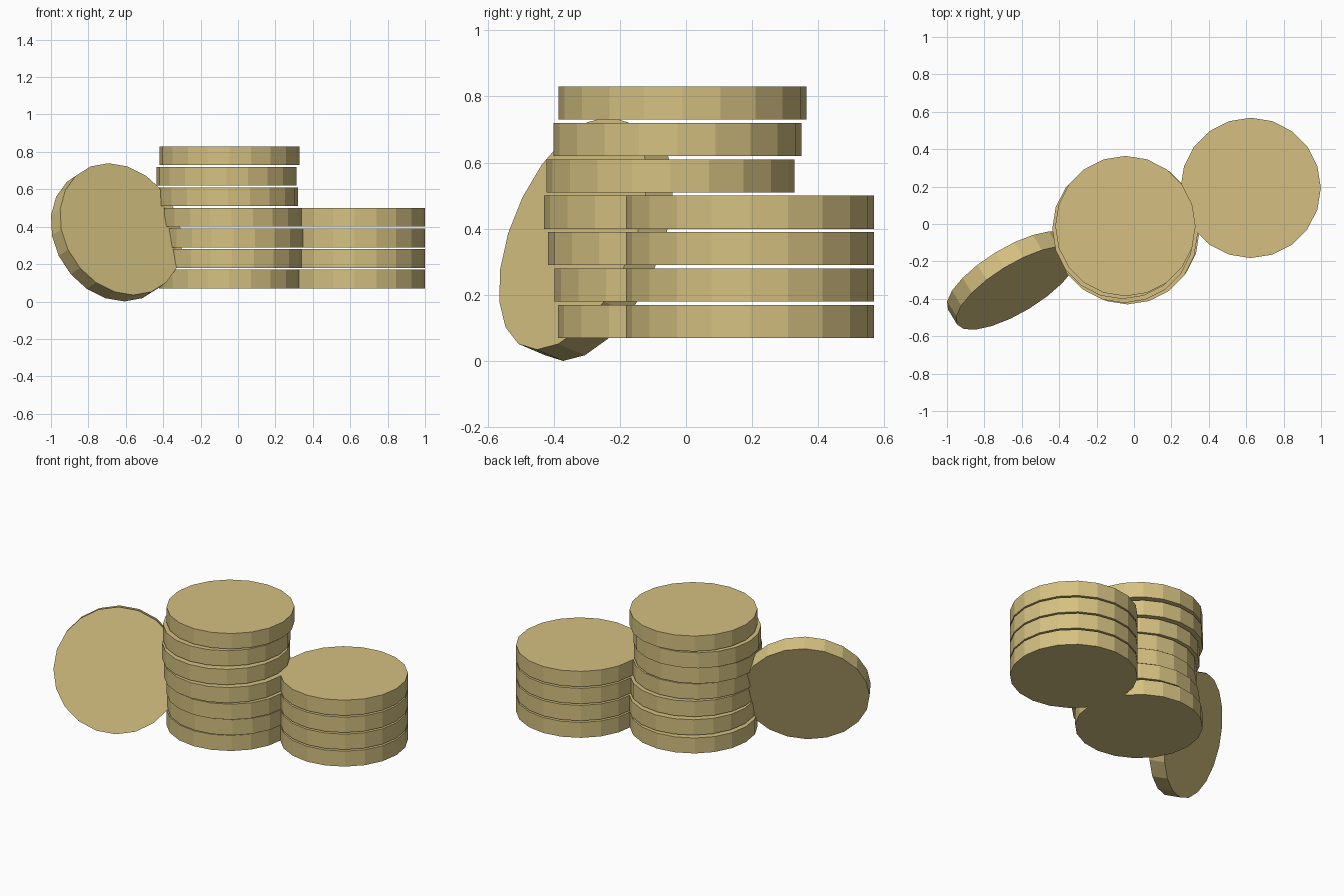
import bpy
from math import radians

if "Cube" in bpy.data.objects:
    bpy.data.objects.remove(bpy.data.objects["Cube"])

RADIUS, THICK, PITCH, BASE = 0.375, 0.10, 0.11, 0.07

gold = bpy.data.materials.new("gold")
gold.diffuse_color = (0.66, 0.53, 0.22, 1)
gold.use_nodes = True
gold.node_tree.nodes["Principled BSDF"].inputs["Base Color"].default_value = gold.diffuse_color


def coin(name, location, rotation=(0, 0, 0)):
    bpy.ops.mesh.primitive_cylinder_add(vertices=20, radius=RADIUS, depth=THICK,
                                        location=location, rotation=rotation)
    ob = bpy.context.object
    ob.name = name
    ob.data.materials.append(gold)


def stack(name, centres):
    for i, (x, y) in enumerate(centres):
        coin(f"{name}_{i + 1}", (x, y, BASE + THICK / 2 + i * PITCH))


# tall stack, each coin slightly off centre
stack("tall_stack_coin", [(-0.047, -0.012), (-0.031, -0.022), (-0.025, -0.042),
                          (-0.035, -0.055), (-0.053, -0.047), (-0.062, -0.026),
                          (-0.046, -0.011)])

# short, straight stack
stack("short_stack_coin", [(0.624, 0.193)] * 4)

# coin leaning against the tall stack
coin("leaning_coin", (-0.65, -0.302, 0.37), (radians(70), 0, radians(31.4)))
